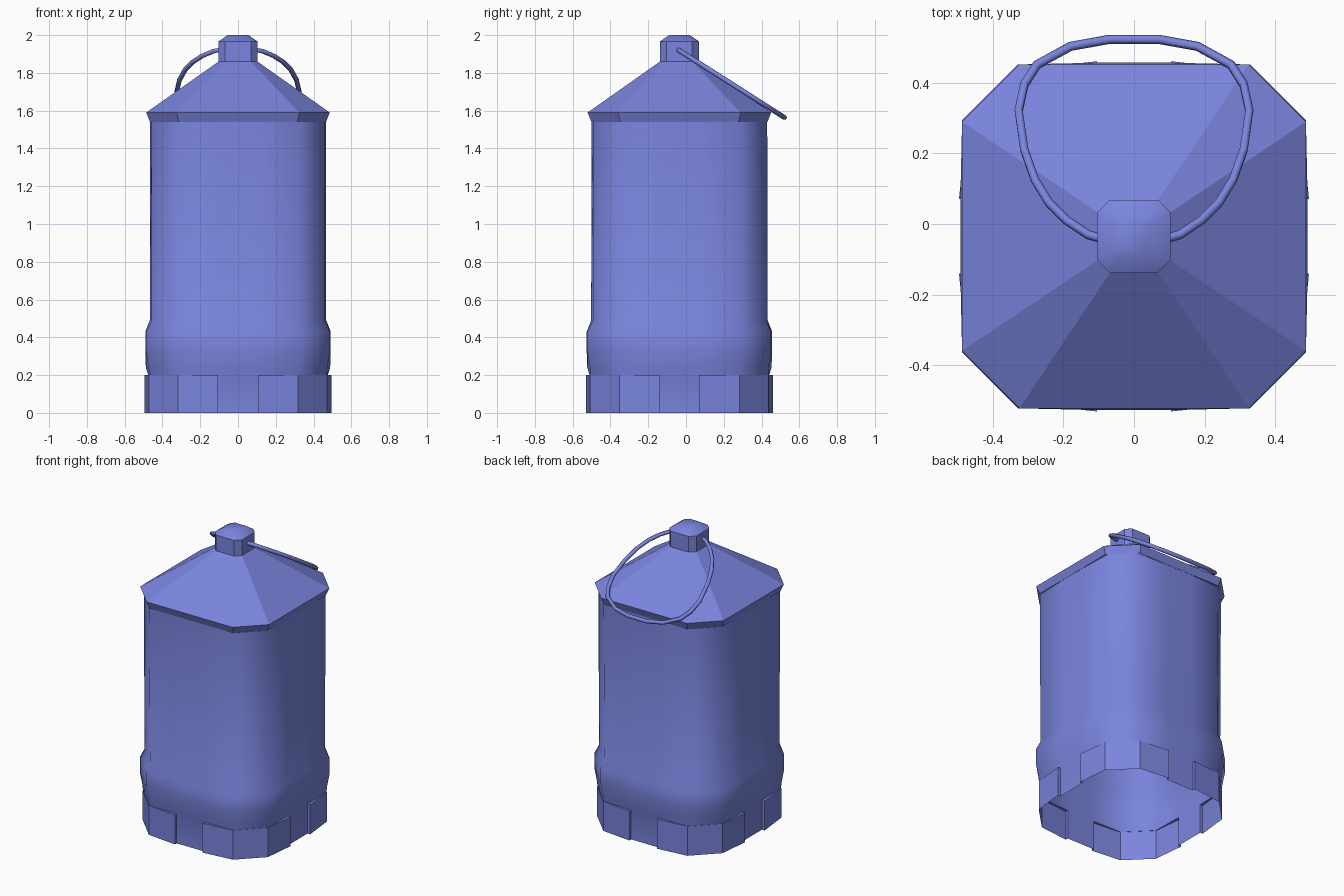
import bpy
import bmesh

if "Cube" in bpy.data.objects:
    bpy.data.objects.remove(bpy.data.objects["Cube"])

CY = -0.035   # body axis; the handle hangs out to the back
GAP = 0.105   # half width of the notch between feet

# One blue paint for everything
paint = bpy.data.materials.new("blue_paint")
paint.diffuse_color = (0.195, 0.235, 0.73, 1.0)
paint.use_nodes = True
paint.node_tree.nodes["Principled BSDF"].inputs["Base Color"].default_value = paint.diffuse_color


def finish(bm, name, angle=None):
    mesh = bpy.data.meshes.new(name)
    bm.to_mesh(mesh)
    bm.free()
    mesh.materials.append(paint)
    ob = bpy.data.objects.new(name, mesh)
    ob.location.y = CY
    bpy.context.collection.objects.link(ob)
    if angle is not None:
        bpy.ops.object.select_all(action='DESELECT')
        ob.select_set(True)
        bpy.context.view_layer.objects.active = ob
        bpy.ops.object.shade_smooth_by_angle(angle=angle)
    return ob


def four_sides(side):
    """Repeat the points of the front side around the z axis."""
    pts = []
    for _ in range(4):
        pts += side
        side = [(-y, x) for x, y in side]
    return pts


def chamfered(half, c):
    return four_sides([(-c, -half), (c, -half)])


def bowed(h, k, c):
    return four_sides([(-c, -k), (-GAP, -h), (GAP, -h), (c, -k)])


def loft(bm, rings, closed=True, keep=lambda level, i: True):
    """Join (z, points) rings with quads, facing outwards."""
    rows = [[bm.verts.new((x, y, z)) for x, y in pts] for z, pts in rings]
    n = len(rows[0])
    for level, (lo, hi) in enumerate(zip(rows, rows[1:])):
        for i in range(n if closed else n - 1):
            if keep(level, i):
                j = (i + 1) % n
                bm.faces.new((lo[i], lo[j], hi[j], hi[i]))
    return rows


# Body: open-bottomed shell with a swollen band; only the notches reach the ground
bm = bmesh.new()
profile = [
    (0.00, 0.475, 0.470, 0.316),
    (0.20, 0.475, 0.470, 0.316),
    (0.24, 0.488, 0.473, 0.318),
    (0.33, 0.491, 0.486, 0.328),
    (0.43, 0.491, 0.486, 0.328),
    (0.49, 0.467, 0.457, 0.318),
    (1.54, 0.465, 0.457, 0.325),
]
loft(bm, [(z, bowed(h, k, c)) for z, h, k, c in profile],
     keep=lambda level, i: level > 0 or i % 4 == 1)
loose = [v for v in bm.verts if not v.link_faces]
bmesh.ops.delete(bm, geom=loose, context='VERTS')
finish(bm, "lantern_body", 1.2)

# Feet: one thin angular panel wrapped round each corner, with a narrow ledge on top
bm = bmesh.new()
outer = [(GAP, -0.475), (GAP, -0.495), (0.317, -0.472),
         (0.472, -0.317), (0.495, -GAP), (0.475, -GAP)]
inner = [(GAP, -0.475), (0.316, -0.470), (0.470, -0.316), (0.475, -GAP)]
for _ in range(4):
    loft(bm, [(0.0, outer), (0.2, outer)], closed=False)
    loft(bm, [(0.2, outer[1:5]), (0.2, inner)], closed=False)
    outer = [(-y, x) for x, y in outer]
    inner = [(-y, x) for x, y in inner]
finish(bm, "corner_feet")

# Roof: faceted pyramid with a short flared eave
bm = bmesh.new()
loft(bm, [(1.54, chamfered(0.466, 0.315)),
          (1.59, chamfered(0.486, 0.324)),
          (1.86, chamfered(0.103, 0.068))])
finish(bm, "roof")

# Knob: chamfered block with a bevelled top
bm = bmesh.new()
rows = loft(bm, [(1.86, chamfered(0.103, 0.068)),
                 (1.967, chamfered(0.103, 0.068)),
                 (2.00, chamfered(0.055, 0.036))])
bm.faces.new(rows[-1])
finish(bm, "top_knob", 0.6)

# Handle: wire loop through the knob, sloping down to the back
half = [(0.08, -0.045), (0.13, -0.03), (0.19, 0.01), (0.24, 0.06), (0.28, 0.125),
        (0.31, 0.21), (0.326, 0.32), (0.31, 0.395), (0.275, 0.45),
        (0.18, 0.502), (0.07, 0.522)]
path = half + [(-x, y) for x, y in reversed(half)]
curve = bpy.data.curves.new("handle", 'CURVE')
curve.dimensions = '3D'
curve.bevel_depth = 0.013
curve.bevel_resolution = 1
spline = curve.splines.new('POLY')
spline.points.add(len(path) - 1)
for p, (x, y) in zip(spline.points, path):
    p.co = (x, y, 1.915 - 0.637 * (y + 0.03), 1)
spline.use_cyclic_u = True
curve.materials.append(paint)
bpy.context.collection.objects.link(bpy.data.objects.new("handle", curve))
